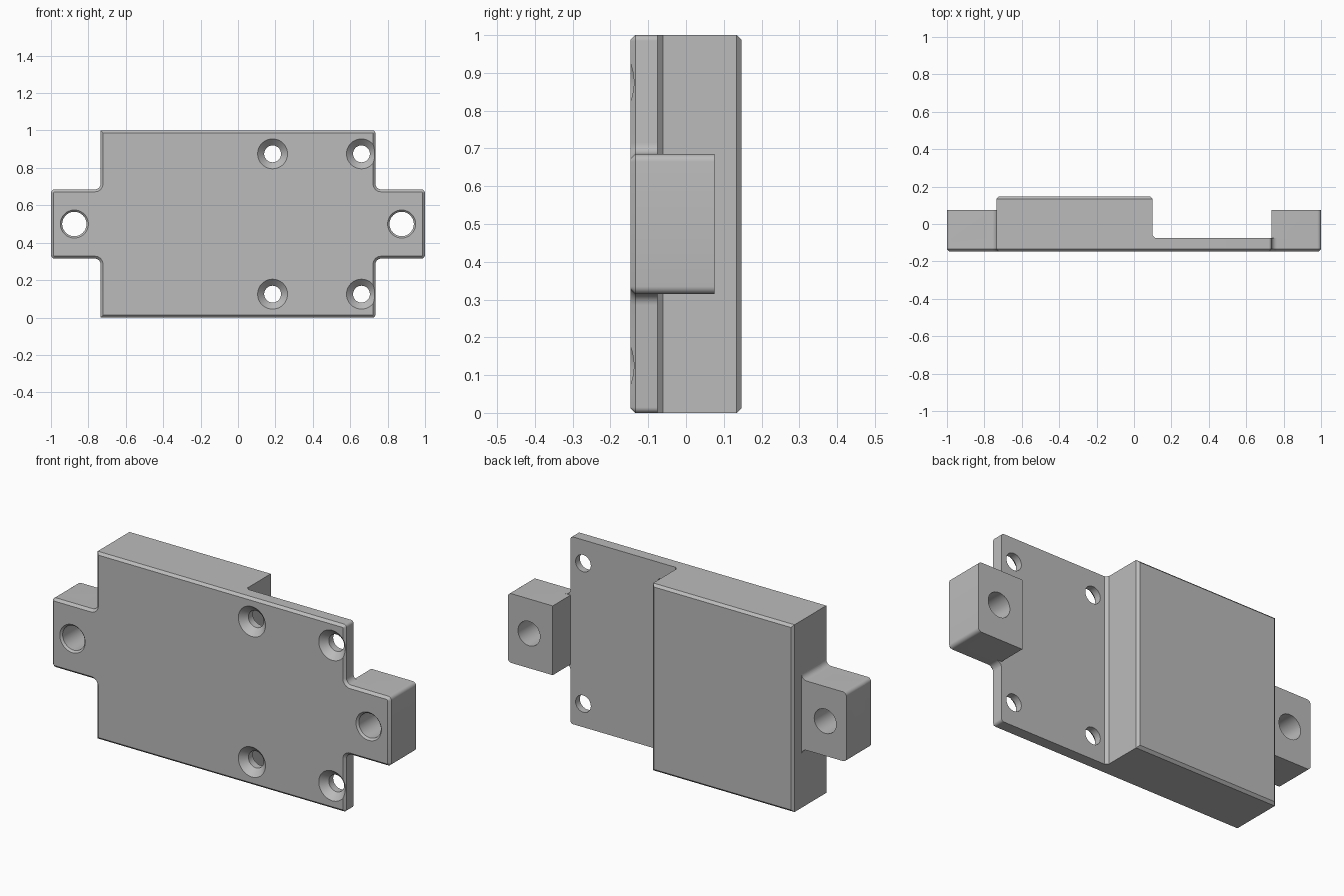
import bpy, bmesh, math
from mathutils import Vector, Matrix

cube = bpy.data.objects.get("Cube")
if cube:
    bpy.data.objects.remove(cube, do_unlink=True)

grey = bpy.data.materials.new("plain grey")
grey.use_nodes = True
COLOUR = (0.5, 0.5, 0.5, 1)
grey.diffuse_color = COLOUR
grey.node_tree.nodes["Principled BSDF"].inputs["Base Color"].default_value = COLOUR

FRONT, THIN, EAR, BACK = -0.147, -0.075, 0.075, 0.147
SIDE, STEP, CHAMFER = 0.735, 0.10, 0.013


def round_corners(corners, steps=6):
    """Replace each (a, b, radius) corner with a quarter arc."""
    out = []
    for i, (a, b, r) in enumerate(corners):
        p = Vector((a, b))
        if r == 0:
            out.append(p)
            continue
        u = (Vector(corners[i - 1][:2]) - p).normalized() * r
        v = (Vector(corners[(i + 1) % len(corners)][:2]) - p).normalized() * r
        for k in range(steps + 1):
            t = math.pi / 2 * k / steps
            out.append(p + u * (1 - math.sin(t)) + v * (1 - math.cos(t)))
    return out


def prism(name, points, place, shift, bevel_if=None):
    """Extrude an outline; chamfer the edges chosen by a rule."""
    bm = bmesh.new()
    face = bm.faces.new([bm.verts.new(place(p)) for p in points])
    ext = bmesh.ops.extrude_face_region(bm, geom=[face])["geom"]
    moved = [v for v in ext if isinstance(v, bmesh.types.BMVert)]
    bmesh.ops.translate(bm, verts=moved, vec=shift)
    bmesh.ops.recalc_face_normals(bm, faces=bm.faces)
    if bevel_if:
        edges = [e for e in bm.edges if all(bevel_if(v.co) for v in e.verts)]
        bmesh.ops.bevel(bm, geom=edges, offset=CHAMFER, segments=1,
                        affect='EDGES', profile=0.5)
    return finish(name, bm)


def finish(name, bm):
    bmesh.ops.recalc_face_normals(bm, faces=bm.faces)
    mesh = bpy.data.meshes.new(name)
    bm.to_mesh(mesh)
    bm.free()
    mesh.materials.append(grey)
    obj = bpy.data.objects.new(name, mesh)
    bpy.context.collection.objects.link(obj)
    return obj


def combine(target, other, operation):
    mod = target.modifiers.new(operation, 'BOOLEAN')
    mod.operation, mod.solver, mod.object = operation, 'EXACT', other
    bpy.context.view_layer.objects.active = target
    bpy.ops.object.modifier_apply(modifier=mod.name)
    bpy.data.objects.remove(other, do_unlink=True)


def drill(name, x, z, radius, mouth):
    """Stepped cutter: straight bore with a conical mouth at the front."""
    depth = mouth - radius
    profile = [(mouth + 0.02, FRONT - 0.02), (radius, FRONT + depth), (radius, 0.3)]
    bm = bmesh.new()
    rings = []
    for r, y in profile:
        ring = bmesh.ops.create_circle(bm, segments=48, radius=r,
                matrix=Matrix.Translation((x, y, z)) @ Matrix.Rotation(math.pi / 2, 4, 'X'))
        rings.append(ring["verts"])
    for lower, upper in zip(rings, rings[1:]):
        for i in range(48):
            j = (i + 1) % 48
            bm.faces.new((lower[i], lower[j], upper[j], upper[i]))
    bm.faces.new(rings[0])
    bm.faces.new(rings[-1])
    obj = finish(name, bm)
    obj.hide_render = True
    return obj


# Front plate with ear outlines, chamfered around the front
half = [(SIDE, 0.0, 0.015), (SIDE, 0.315, 0.03), (1.0, 0.315, 0.02)]
right = half + [(x, 1 - z, r) for x, z, r in reversed(half)]
left = [(-x, z, r if x == 1 or z not in (0, 1) else 0) for x, z, r in reversed(right)]
plate = prism("mounting_bracket", round_corners(right + left),
              lambda p: (p.x, FRONT, p.y), (0, THIN - FRONT, 0),
              lambda c: abs(c.y - FRONT) < 1e-4)

# Thick block behind the plate, with a small relief at the step
block_points = [Vector(p) for p in (
    (-SIDE, -0.1), (STEP + 0.014, -0.1), (STEP + 0.014, THIN),
    (STEP, THIN + 0.014), (STEP, BACK), (-SIDE, BACK))]
block = prism("thick_block", block_points, lambda p: (p.x, p.y, 0), (0, 0, 1),
              lambda c: abs(c.y - BACK) < 1e-4)
combine(plate, block, 'UNION')

# Ears: the right-hand outline is square to the plate, the other blends in
ear_tip = [(1.0, 0.315, 0.02), (1.0, 0.685, 0.02)]
plain_ear = [(SIDE, 0.315, 0)] + ear_tip + [(SIDE, 0.685, 0)]
root = [(0.7, 0.25, 0), (SIDE, 0.25, 0), (SIDE, 0.315, 0.03)]
blended_ear = root + ear_tip + [(x, 1 - z, r) for x, z, r in reversed(root)]
for name, outline, sign in (("left_ear", plain_ear, 1), ("right_ear", blended_ear, -1)):
    ear = prism(name, round_corners(outline),
                lambda p: (sign * p.x, -0.1, p.y), (0, EAR + 0.1, 0))
    combine(plate, ear, 'UNION')

# Ear holes and countersunk screw holes
for x in (-0.875, 0.875):
    combine(plate, drill("ear_hole", x, 0.5, 0.065, 0.075), 'DIFFERENCE')
for x in (0.185, 0.66):
    for z in (0.125, 0.875):
        combine(plate, drill("screw_hole", x, z, 0.045, 0.08), 'DIFFERENCE')

# Smooth rounds, crisp chamfers
bpy.ops.object.select_all(action='DESELECT')
plate.select_set(True)
bpy.context.view_layer.objects.active = plate
bpy.ops.object.shade_smooth_by_angle(angle=math.radians(30))
